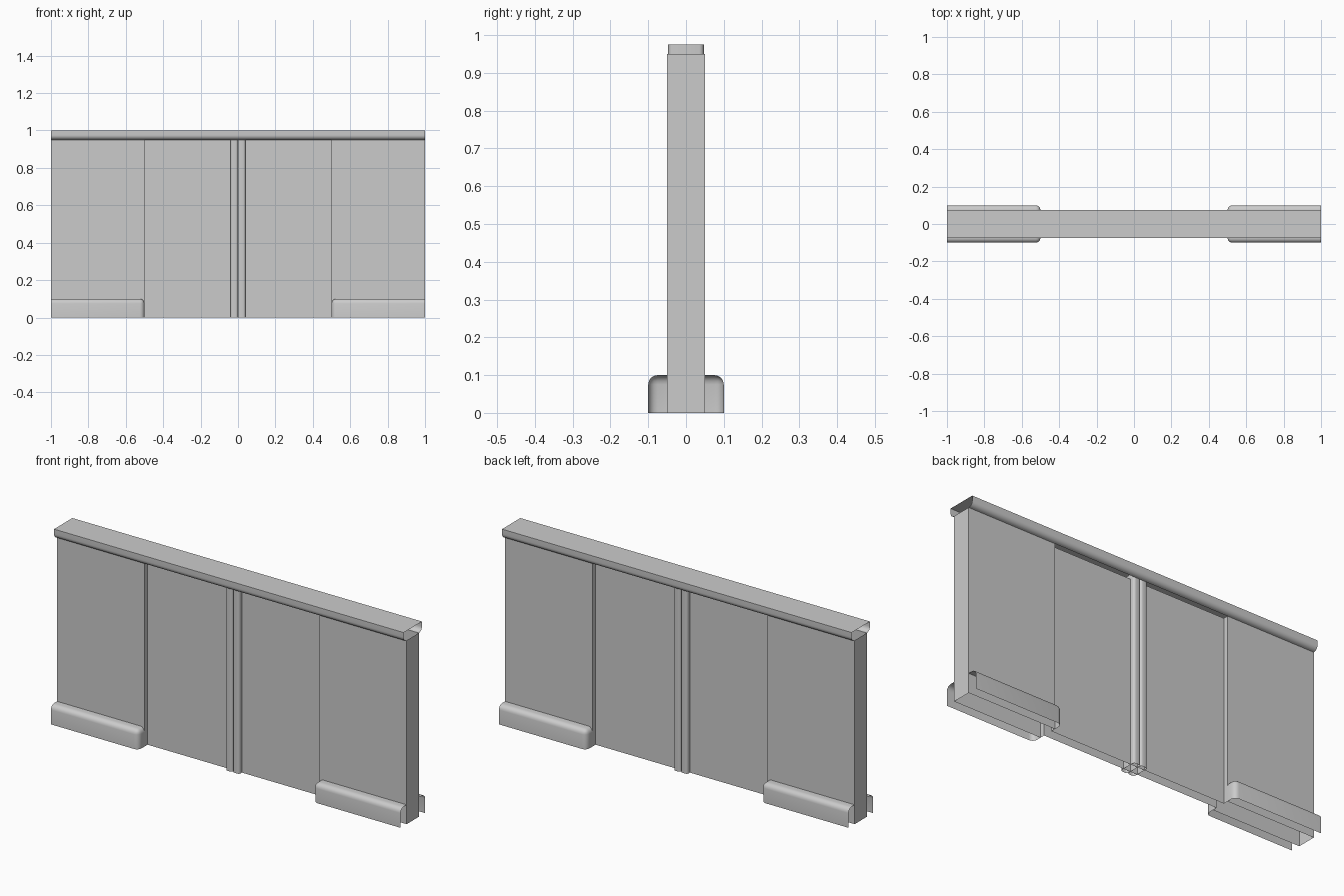
import bpy, bmesh, math

if "Cube" in bpy.data.objects:
    bpy.data.objects.remove(bpy.data.objects["Cube"])


def finish(name, bm, smooth=True):
    mesh = bpy.data.meshes.new(name)
    bm.to_mesh(mesh)
    bm.free()
    obj = bpy.data.objects.new(name, mesh)
    bpy.context.collection.objects.link(obj)
    if smooth:
        bpy.ops.object.select_all(action='DESELECT')
        obj.select_set(True)
        bpy.context.view_layer.objects.active = obj
        bpy.ops.object.shade_smooth_by_angle(angle=math.radians(35))
    return obj


def sheet(name, points, move, closed, smooth=True):
    """Sweep an outline along a vector as an open-ended sheet."""
    bm = bmesh.new()
    a = [bm.verts.new(p) for p in points]
    b = [bm.verts.new([p[i] + move[i] for i in range(3)]) for p in points]
    n = len(points)
    for i in range(n if closed else n - 1):
        j = (i + 1) % n
        bm.faces.new((a[i], a[j], b[j], b[i]))
    return finish(name, bm, smooth)


def arc(cx, cy, r, start, end, steps=4):
    return [(cx + r * math.cos(math.radians(start + (end - start) * i / steps)),
             cy + r * math.sin(math.radians(start + (end - start) * i / steps)))
            for i in range(steps + 1)]


# Wall: thick outer panels, recessed middle, open top and bottom
back = [(1, .05), (.5, .05), (.5, .025), (-.5, .025), (-.5, .05), (-1, .05)]
outline = back + [(x, -y) for x, y in reversed(back)]
sheet("wall_panels", [(x, y, 0) for x, y in outline], (0, 0, .95), True, False)

# Paired centre strips with rounded corners
for name, cx in (("left", -.02), ("right", .02)):
    r, w, d = .012, .02, .047
    pts = []
    for sx, sy, start in ((1, 1, 0), (-1, 1, 90), (-1, -1, 180), (1, -1, 270)):
        pts += arc(cx + sx * (w - r), sy * (d - r), r, start, start + 90)
    sheet("centre_strip_" + name, [(x, y, 0) for x, y in pts], (0, 0, .975), True)

# Top rail: flat cap with lips curling in to the panels
lip = arc(.05, .975, .025, -90, 0, 6) + [(.075, 1)]
profile = lip + [(-y, z) for y, z in reversed(lip)]
sheet("top_rail", [(-1, y, z) for y, z in profile], (2, 0, 0), False)


# Skirting covers: rounded shells open at the wall, floor and outer end
def skirting(name, sx, sy):
    bm = bmesh.new()
    bmesh.ops.create_cube(bm, size=1)
    for v in bm.verts:
        v.co = (sx * (.75 + v.co.x * .5), sy * (.075 + v.co.y * .05), .05 + v.co.z * .1)
    inner = lambda v: abs(v.co.x) < .51
    outer = lambda v: abs(v.co.y) > .09
    top = lambda v: v.co.z > .09
    drop = [f for f in bm.faces if
            all(not inner(v) for v in f.verts) or
            all(not outer(v) for v in f.verts) or
            all(not top(v) for v in f.verts)]
    bmesh.ops.delete(bm, geom=drop, context='FACES')
    bmesh.ops.recalc_face_normals(bm, faces=bm.faces)
    cap = [f for f in bm.faces if all(inner(v) for v in f.verts)][0]
    if cap.normal.x * sx > 0:
        bmesh.ops.reverse_faces(bm, faces=bm.faces)
    edges = [e for e in bm.edges if len(e.link_faces) == 2]
    bmesh.ops.bevel(bm, geom=edges, offset=.025, segments=4, profile=.5,
                    affect='EDGES')
    finish(name, bm)


for xn, sx in (("left", -1), ("right", 1)):
    for yn, sy in (("front", -1), ("back", 1)):
        skirting(f"skirting_{yn}_{xn}", sx, sy)
